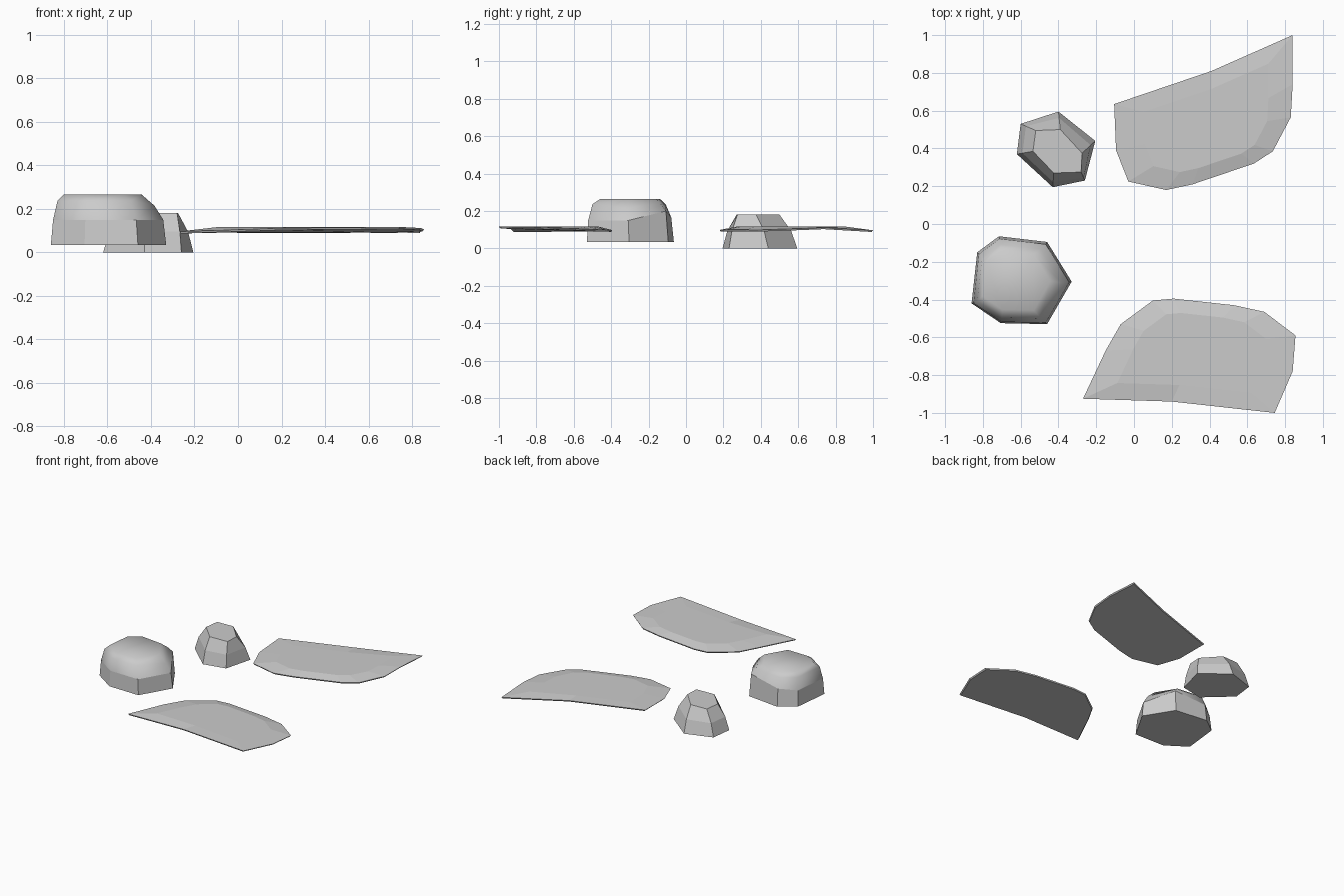
import bpy, bmesh
from mathutils import Vector

if "Cube" in bpy.data.objects:
    bpy.data.objects.remove(bpy.data.objects["Cube"])


def at(points, z):
    return [Vector((x, y, z)) for x, y in points]


def shrink(ring, k, z=None, centre=None, dz=0.0):
    """Scale a ring in plan about its centre; flatten it to z or shift it by dz."""
    c = Vector(centre) if centre else sum((p.xy for p in ring), Vector((0, 0))) / len(ring)
    return [Vector((*(c + (p.xy - c) * k), p.z + dz if z is None else z)) for p in ring]


def loft(name, rings, smooth_from=None):
    """Closed solid through stacked rings, bottom to top."""
    bm = bmesh.new()
    vs = [[bm.verts.new(p) for p in r] for r in rings]
    n = len(vs[0])
    bm.faces.new(vs[0][::-1])
    for k, (a, b) in enumerate(zip(vs, vs[1:])):
        for i in range(n):
            j = (i + 1) % n
            f = bm.faces.new((a[i], a[j], b[j], b[i]))
            f.smooth = smooth_from is not None and k >= smooth_from
    top = bm.faces.new(vs[-1])
    top.smooth = smooth_from is not None
    bmesh.ops.recalc_face_normals(bm, faces=bm.faces)
    if smooth_from is not None:
        # crease where the flat wall meets the rounded crown
        ring = set(vs[smooth_from])
        for e in bm.edges:
            if e.verts[0] in ring and e.verts[1] in ring:
                e.smooth = False
    me = bpy.data.meshes.new(name)
    bm.to_mesh(me)
    bm.free()
    ob = bpy.data.objects.new(name, me)
    bpy.context.collection.objects.link(ob)
    return ob


# Small faceted rock
base = at([(-0.40, 0.595), (-0.60, 0.53), (-0.62, 0.37),
           (-0.43, 0.195), (-0.26, 0.23), (-0.205, 0.44)], 0)
top = at([(-0.39, 0.50), (-0.52, 0.495), (-0.535, 0.385),
          (-0.425, 0.27), (-0.28, 0.275), (-0.275, 0.375)], 0.18)
middle = [a.lerp(b, 0.35) for a, b in zip(base, top)]
for p in middle:
    p.z = 0.095
loft("small_rock", [base, middle, top])

# Large rounded rock
base = at([(-0.33, -0.305), (-0.46, -0.095), (-0.715, -0.065), (-0.83, -0.15),
           (-0.86, -0.42), (-0.705, -0.525), (-0.46, -0.53)], 0.035)
middle = shrink(base, 0.955, 0.15, (-0.63, -0.37))
middle[1].z = 0.20
middle[2].z = 0.165
shoulder = shrink(base, 0.84, 0.237, (-0.67, -0.34))
shoulder[0].z = 0.215
crown = shrink(base, 0.68, 0.265, (-0.68, -0.30))
loft("large_rock", [base, middle, shoulder, crown], smooth_from=1)


# Thin stone slabs: flat top, gently drooping rim, undercut edge
def slab(name, rim):
    rim = [Vector(p) for p in rim]
    bottom = [Vector((p.x, p.y, p.z - 0.009)) for p in shrink(rim, 0.985)]
    loft(name, [bottom, rim, shrink(rim, 0.7, 0.117)])


slab("back_slab", [(-0.105, 0.635, 0.114), (-0.095, 0.39, 0.106), (-0.03, 0.225, 0.101),
                   (0.17, 0.18, 0.099), (0.31, 0.21, 0.10), (0.635, 0.32, 0.10),
                   (0.735, 0.385, 0.099), (0.83, 0.565, 0.105), (0.84, 0.74, 0.112),
                   (0.84, 1.0, 0.097), (0.41, 0.81, 0.115)])
slab("front_slab", [(-0.27, -0.925, 0.096), (0.20, -0.94, 0.112), (0.745, -1.0, 0.117),
                    (0.84, -0.78, 0.112), (0.855, -0.59, 0.106), (0.69, -0.465, 0.10),
                    (0.53, -0.43, 0.10), (0.21, -0.395, 0.098), (0.10, -0.405, 0.098),
                    (-0.07, -0.53, 0.10), (-0.15, -0.67, 0.102)])
